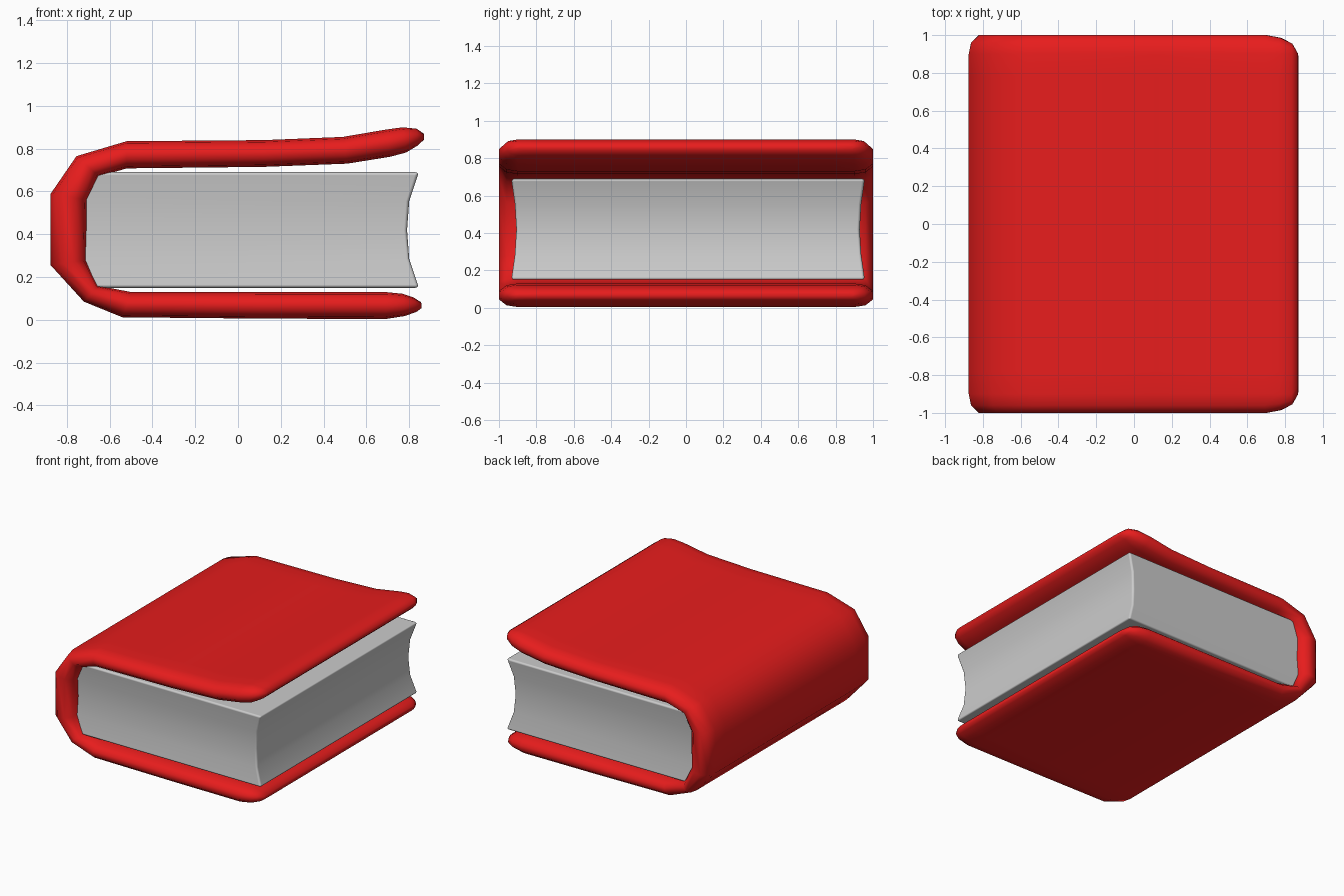
import bpy, bmesh

if "Cube" in bpy.data.objects:
    bpy.data.objects.remove(bpy.data.objects["Cube"])


def loft(name, rings, color=None):
    """Skin a list of closed rings and cap both ends."""
    bm = bmesh.new()
    vs = [[bm.verts.new(p) for p in ring] for ring in rings]
    n = len(vs[0])
    for a, b in zip(vs, vs[1:]):
        for i in range(n):
            j = (i + 1) % n
            bm.faces.new((a[i], a[j], b[j], b[i]))
    bm.faces.new(vs[0])
    bm.faces.new(vs[-1])
    bmesh.ops.recalc_face_normals(bm, faces=bm.faces)
    for f in bm.faces:
        f.smooth = True
    me = bpy.data.meshes.new(name)
    bm.to_mesh(me)
    bm.free()
    ob = bpy.data.objects.new(name, me)
    bpy.context.collection.objects.link(ob)
    if color:
        mat = bpy.data.materials.new(name + "_color")
        mat.diffuse_color = color
        mat.use_nodes = True
        mat.node_tree.nodes["Principled BSDF"].inputs["Base Color"].default_value = mat.diffuse_color
        me.materials.append(mat)
    return ob


# Cover: outer (x, z), inner (x, z), half width; from bottom edge round the spine to top edge
stations = [
    ((0.858, 0.055), (0.856, 0.082), 0.90),
    ((0.835, 0.038), (0.82, 0.105), 0.955),
    ((0.78, 0.018), (0.77, 0.122), 0.985),
    ((0.69, 0.004), (0.69, 0.13), 1),
    ((0.1, 0.006), (0.1, 0.13), 1),
    ((-0.54, 0.012), (-0.50, 0.13), 1),
    ((-0.72, 0.085), (-0.655, 0.16), 1),
    ((-0.875, 0.255), (-0.71, 0.28), 1),
    ((-0.875, 0.59), (-0.705, 0.56), 1),
    ((-0.755, 0.765), (-0.65, 0.67), 1),
    ((-0.52, 0.835), (-0.52, 0.708), 1),
    ((0.12, 0.84), (0.12, 0.715), 1),
    ((0.49, 0.855), (0.51, 0.73), 1),
    ((0.69, 0.889), (0.71, 0.762), 1),
    ((0.77, 0.90), (0.785, 0.782), 0.985),
    ((0.835, 0.893), (0.84, 0.815), 0.955),
    ((0.868, 0.87), (0.87, 0.843), 0.90),
]


def cover_ring(outer, inner, w):
    flat = min(0.9, w - 0.04)
    half = [(0.78, 1), (flat, 1), (flat + 0.6 * (w - flat), 0.85), (w, 0.35),
            (w, -0.35), (flat + 0.6 * (w - flat), -0.85), (flat, -1), (0.78, -1)]
    section = half + [(-y, t) for y, t in reversed(half)]
    ring = []
    for y, t in section:
        k = (1 + t) / 2
        ring.append((inner[0] + (outer[0] - inner[0]) * k, y,
                     inner[1] + (outer[1] - inner[1]) * k))
    return ring


loft("cover", [cover_ring(*s) for s in stations], (0.8, 0.012, 0.012, 1))

# Page block: z, spine x, fore-edge x, half width (hollow on the three open sides)
levels = [
    (0.15, -0.66, 0.845, 0.945),
    (0.285, -0.73, 0.80, 0.926),
    (0.42, -0.735, 0.79, 0.918),
    (0.555, -0.73, 0.80, 0.926),
    (0.69, -0.66, 0.845, 0.945),
]
yc = 0.011
pages = loft("pages", [[(xl, yc - w, z), (xr, yc - w, z), (xr, yc + w, z), (xl, yc + w, z)]
                       for z, xl, xr, w in levels])
bev = pages.modifiers.new("soft_edges", 'BEVEL')
bev.width = 0.015
bev.segments = 3
bev.limit_method = 'ANGLE'
bev.angle_limit = 0.7
bev.harden_normals = True
